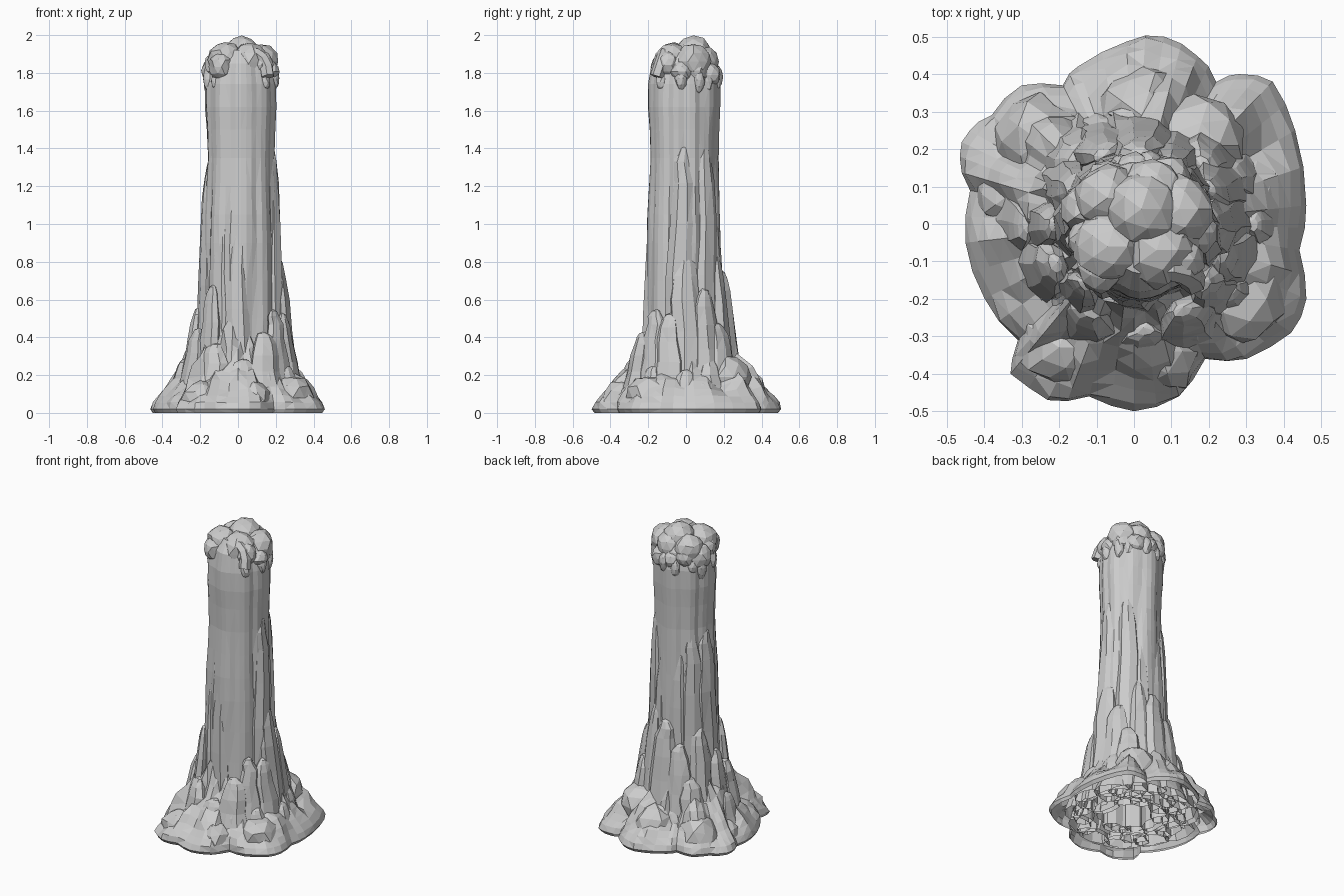
import bpy, bmesh, math, random
from mathutils import Vector, noise

random.seed(7)
if "Cube" in bpy.data.objects:
    bpy.data.objects.remove(bpy.data.objects["Cube"])

CX, CY = 0.015, -0.01      # axis of the column

stone = bpy.data.materials.new("pale grey stone")
stone.use_nodes = True
grey = (0.6, 0.6, 0.6, 1)
stone.diffuse_color = grey
stone.node_tree.nodes["Principled BSDF"].inputs["Base Color"].default_value = grey


def finish(name, bm):
    bmesh.ops.recalc_face_normals(bm, faces=bm.faces)
    mesh = bpy.data.meshes.new(name)
    bm.to_mesh(mesh)
    bm.free()
    mesh.materials.append(stone)
    obj = bpy.data.objects.new(name, mesh)
    bpy.context.collection.objects.link(obj)
    return obj


def loft(name, rings, tip):
    """Skin closed rings of points, open below, closed by a point on top."""
    bm = bmesh.new()
    rows = [[bm.verts.new(p) for p in ring] for ring in rings]
    n = len(rows[0])
    for low, high in zip(rows, rows[1:]):
        for i in range(n):
            j = (i + 1) % n
            bm.faces.new((low[i], low[j], high[j], high[i]))
    top = bm.verts.new(tip)
    for i in range(n):
        bm.faces.new((rows[-1][i], rows[-1][(i + 1) % n], top))
    bmesh.ops.triangulate(bm, faces=[f for f in bm.faces if random.random() < 0.5])
    return finish(name, bm)


def spire(name, angle, height, width, r_tip, r_base, flare):
    """Blunt finger of rock, widening downwards, that leans in against the column."""
    a = math.radians(angle)
    out = Vector((math.cos(a), math.sin(a), 0))
    side = Vector((-out.y, out.x, 0))
    sides = 8
    phase = random.random()
    shape = [random.uniform(0.85, 1.1) for _ in range(sides)]
    rings = []
    for t, s in ((0, flare), (0.25, 0.6 + flare / 2), (0.5, 1.12), (0.7, 1), (0.85, 0.82),
                 (0.93, 0.62), (0.98, 0.36)):
        r = r_base + (r_tip - r_base) * t
        mid = Vector((CX, CY, 0.01 + (height - 0.01) * t)) + out * r
        mid += side * random.uniform(-0.12, 0.12) * width
        ring = []
        for i in range(sides):
            b = math.tau * (i + phase) / sides
            k = s * width * shape[i] * random.uniform(0.93, 1.07)
            ring.append(mid + out * math.cos(b) * k * 0.65 + side * math.sin(b) * k)
        rings.append(ring)
    return loft(name, rings, Vector((CX, CY, height)) + out * (r_tip - 0.005))


def blob(name, center, radius, squash=1.0, rough=0.12):
    """Lumpy ball, left open where it would reach the ground."""
    bm = bmesh.new()
    bmesh.ops.create_icosphere(bm, subdivisions=2, radius=radius)
    seed = Vector(center) * 9
    for v in bm.verts:
        v.co *= 1 - rough * abs(noise.noise(v.co / radius * 1.5 + seed)) * 2
        v.co.z *= squash
        v.co += Vector(center)
    bmesh.ops.delete(bm, geom=[v for v in bm.verts if v.co.z < 0.05], context="VERTS")
    return finish(name, bm)


def around(angle, r, z):
    a = math.radians(angle)
    return (CX + r * math.cos(a), CY + r * math.sin(a), z)


# Spreading foot with lobed outline
outline = [(.46, .05), (.43, .25), (.37, .38), (.28, .4), (.22, .38), (.17, .45), (.08, .5),
           (-.02, .49), (-.15, .42), (-.19, .37), (-.3, .37), (-.38, .29), (-.44, .25),
           (-.465, .18), (-.44, .09), (-.45, -.05), (-.4, -.2), (-.31, -.31), (-.33, -.4),
           (-.23, -.47), (-.12, -.46), (0, -.5), (.12, -.46), (.19, -.36), (.3, -.36),
           (.42, -.29), (.46, -.2), (.445, -.07)]
fine = []
for i, p in enumerate(outline):
    q = outline[(i + 1) % len(outline)]
    fine += [Vector(p), (Vector(p) + Vector(q)) * 0.508]
foot = []
for s, z in ((.97, 0), (1, .02), (.97, .055), (.91, .09), (.84, .125), (.76, .165), (.67, .21),
             (.58, .27), (.5, .34), (.42, .42)):
    ring = []
    for p in fine:
        bump = noise.noise(Vector((p.x * 10, p.y * 10, z * 7)))
        grow = min(1, z * 7)
        k = min(1, s * (1 + 0.16 * bump * grow))
        ring.append((p.x * k, p.y * k, z * (1 + 0.3 * bump * grow)))
    foot.append(ring)
loft("foot", foot, (CX, CY, 0.5))

# Fluted column
column = []
sides = 40
for z, r in ((.02, .2), (.3, .198), (.5, .195), (.7, .194), (.9, .192), (1.05, .188), (1.2, .182),
             (1.35, .178), (1.5, .182), (1.62, .188), (1.74, .186), (1.85, .168), (1.92, .12)):
    ring = []
    for i in range(sides):
        a = math.tau * i / sides
        flute = abs(math.sin(5 * a + 0.9 * math.sin(2 * a) + 0.3 * math.sin(3 * z)))
        wave = noise.noise(Vector((math.cos(a) * 2, math.sin(a) * 2, z * 2.5)))
        k = r * (0.92 + 0.1 * flute ** 0.5 + 0.05 * wave)
        ring.append((CX + k * math.cos(a), CY + k * math.sin(a), z))
    column.append(ring)
loft("column", column, (CX, CY, 1.94))

# Tall ribs half sunk into the column: angle, height, width
ribs = [(-109, 1.26, .05), (-96, 1.09, .065), (172, 1.34, .08), (140, 1.33, .07),
        (112, 1.2, .06), (-3, 1.43, .075), (42, 1.45, .065), (70, 1.15, .06), (-130, 1.05, .065)]
for i, (angle, height, width) in enumerate(ribs):
    spire(f"tall_rib_{i + 1}", angle, height, width, 0.16, 0.175, 1.3)

# Mid-height spires
spires = [(2, .85, .085), (62, .84, .065), (90, .76, .075), (28, .66, .07), (117, .62, .07),
          (150, .72, .07), (178, .56, .065), (-157, .45, .075), (-135, .68, .06),
          (-122, .37, .085), (-61, .43, .075), (-40, .55, .065), (-18, .53, .065),
          (-88, .22, .06), (45, .48, .075), (132, .42, .08)]
for i, (angle, height, width) in enumerate(spires):
    r_tip = 0.168 + 0.15 * (0.95 - height)
    spire(f"spire_{i + 1}", angle, height, width, r_tip, r_tip + 0.055, 1.6)

# Low knobs around the foot
for i in range(12):
    angle = i * 30 + random.uniform(-9, 9)
    r_tip = random.uniform(0.27, 0.31)
    spire(f"low_knob_{i + 1}", angle, random.uniform(0.22, 0.29), random.uniform(0.055, 0.07),
          r_tip, r_tip + 0.05, 1.7)

# Broad rounded mounds sunk into the foot
mounds = [(.02, .29, .12, .14), (.16, .21, .19, .14), (-.25, .22, .08, .14), (.07, -.34, .06, .12),
          (-.2, -.33, .06, .12), (.29, -.2, .08, .13), (-.33, .08, .06, .1), (.3, .08, .07, .12)]
for i, (x, y, z, r) in enumerate(mounds):
    blob(f"mound_{i + 1}", (x, y, z), r, 1, 0.2)

# Crown of bulging lumps
crown = [(.02, .04, 1.893, .109), (.06, -.07, 1.855, .11), (-.07, -.06, 1.87, .1),
         (.12, .04, 1.86, .1), (-.07, .07, 1.86, .095), (.05, .09, 1.86, .09)]
for i, (x, y, z, r) in enumerate(crown):
    blob(f"crown_lump_{i + 1}", (x, y, z), r, rough=0.14)

# Overhanging rim lumps, with a gap left for the arch
for i in range(9):
    spot = around(-38 + i * 33, random.uniform(0.135, 0.15), random.uniform(1.79, 1.85))
    blob(f"rim_lump_{i + 1}", spot, random.uniform(0.065, 0.078), random.uniform(0.9, 1.15), 0.15)

# Hanging drips under the rim
for i in range(10):
    angle = -38 + i * 29 + random.uniform(-8, 8)
    spot = around(angle, random.uniform(0.162, 0.178), random.uniform(1.74, 1.78))
    blob(f"drip_{i + 1}", spot, random.uniform(0.03, 0.04), random.uniform(1.4, 2.3), 0.15)

# Arched lip at the front of the crown
curve = bpy.data.curves.new("arched_lip", "CURVE")
curve.dimensions = "3D"
curve.bevel_depth = 0.036
curve.bevel_resolution = 1
curve.use_fill_caps = True
curve.materials.append(stone)
line = curve.splines.new("POLY")
steps = 7
line.points.add(steps)
for i in range(steps + 1):
    a = math.pi * i / steps
    x = 0.08 + 0.078 * math.cos(a)
    line.points[i].co = (x, -0.155 + 0.04 * math.sin(a), 1.78 + 0.12 * math.sin(a), 1)
lip = bpy.data.objects.new("arched_lip", curve)
bpy.context.collection.objects.link(lip)
bpy.ops.object.select_all(action="DESELECT")
lip.select_set(True)
bpy.context.view_layer.objects.active = lip
bpy.ops.object.convert(target="MESH")
for face in lip.data.polygons:
    face.use_smooth = False
